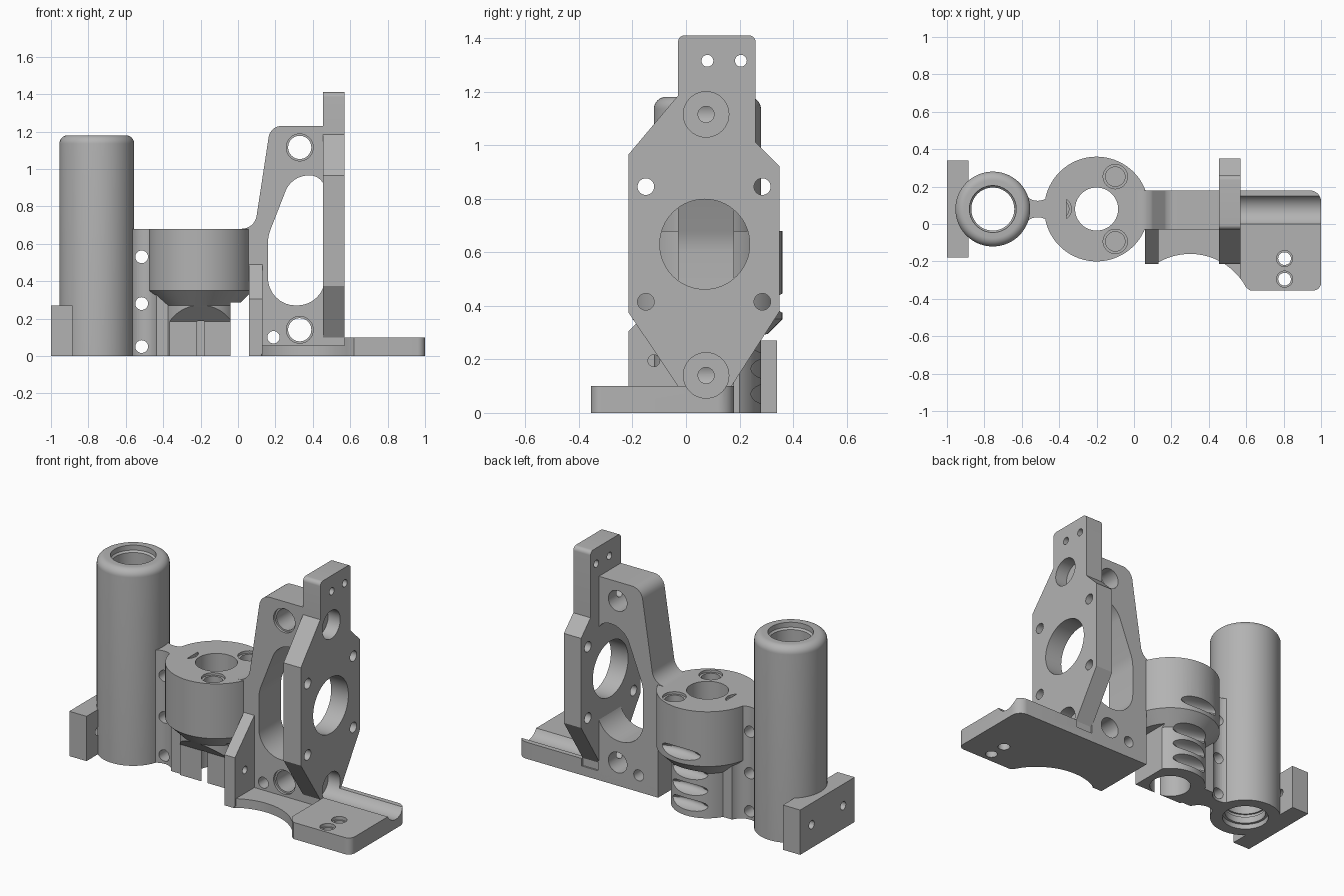
import bpy, bmesh, math
from mathutils import Vector

old = bpy.data.objects.get("Cube")
if old:
    bpy.data.objects.remove(old, do_unlink=True)

grey = bpy.data.materials.new("plain grey")
grey.use_nodes = True
grey.diffuse_color = (0.45, 0.45, 0.45, 1)
grey.node_tree.nodes["Principled BSDF"].inputs["Base Color"].default_value = (0.45, 0.45, 0.45, 1)


def make(name, bm):
    bmesh.ops.remove_doubles(bm, verts=bm.verts, dist=1e-5)
    bmesh.ops.recalc_face_normals(bm, faces=bm.faces)
    mesh = bpy.data.meshes.new(name)
    bm.to_mesh(mesh)
    bm.free()
    mesh.materials.append(grey)
    ob = bpy.data.objects.new(name, mesh)
    bpy.context.scene.collection.objects.link(ob)
    return ob


def place(axis, u, v, w):
    return {"x": (w, u, v), "y": (u, w, v), "z": (u, v, w)}[axis]


def rounded(corners, steps=8):
    """Outline whose corners (a, b, setback) become arcs."""
    out = []
    for i, c in enumerate(corners):
        p = Vector(c[:2])
        if len(c) < 3:
            out.append(p)
            continue
        a = (Vector(corners[i - 1][:2]) - p).normalized()
        b = (Vector(corners[(i + 1) % len(corners)][:2]) - p).normalized()
        weight = math.sqrt((1 - a.dot(b)) / 2)
        for s in range(steps + 1):
            t = s / steps
            k = ((1 - t) ** 2, 2 * weight * t * (1 - t), t * t)
            out.append((k[0] * (p + a * c[2]) + k[1] * p + k[2] * (p + b * c[2])) / sum(k))
    return out


def prism(name, corners, axis, lo, hi):
    bm = bmesh.new()
    pts = rounded(corners)
    ends = [[bm.verts.new(place(axis, p[0], p[1], w)) for p in pts] for w in (lo, hi)]
    for ring in ends:
        bm.faces.new(ring)
    for i in range(len(pts)):
        bm.faces.new((ends[0][i - 1], ends[0][i], ends[1][i], ends[1][i - 1]))
    return make(name, bm)


def box(name, x, y, z):
    return prism(name, [(x[0], y[0]), (x[1], y[0]), (x[1], y[1]), (x[0], y[1])], "z", *z)


def drill(axis, u, v, r, lo, hi, sides=40):
    ring = [(u + r * math.cos(math.tau * i / sides), v + r * math.sin(math.tau * i / sides))
            for i in range(sides)]
    return prism("cutter", ring, axis, lo, hi)


def revolve(name, profile, x, y, sides=72):
    bm = bmesh.new()
    pts = rounded(profile)
    rings = []
    for s in range(sides):
        a = math.tau * s / sides
        rings.append([bm.verts.new((x + p[0] * math.cos(a), y + p[0] * math.sin(a), p[1])) for p in pts])
    for s in range(sides):
        for i in range(len(pts)):
            bm.faces.new((rings[s - 1][i - 1], rings[s][i - 1], rings[s][i], rings[s - 1][i]))
    return make(name, bm)


def cut(ob, cutters):
    for c in cutters:
        m = ob.modifiers.new("cut", "BOOLEAN")
        m.operation, m.solver, m.object = "DIFFERENCE", "EXACT", c
        c.hide_render = True
    bpy.context.view_layer.update()
    graph = bpy.context.evaluated_depsgraph_get()
    mesh = bpy.data.meshes.new_from_object(ob.evaluated_get(graph))
    ob.modifiers.clear()
    ob.data = mesh
    for c in cutters:
        bpy.data.objects.remove(c, do_unlink=True)
    return ob


MID = 0.08           # shared y of the tube and the round clamp
parts = []

# Tall tube with a rounded rim and a grooved bore
parts.append(revolve("tube", [
    (0.13, 0), (0.2, 0), (0.2, 1.18, 0.045), (0.125, 1.18), (0.125, 1.15), (0.115, 1.14),
    (0.115, 1.06), (0.125, 1.06), (0.125, 1.04), (0.115, 1.04),
    (0.115, 0.09), (0.125, 0.09), (0.125, 0.07), (0.115, 0.07), (0.115, 0.03), (0.13, 0.03)],
    -0.755, MID))

# End plate with two screw holes
end = box("end_plate", (-1, -0.885), (-0.18, 0.34), (0, 0.27))
parts.append(cut(end, [drill("x", MID + s * 0.15, 0.14, 0.025, -1.1, -0.8) for s in (-1, 1)]))

# Waisted web between the tube and the clamp
web = box("web", (-0.6, -0.36), (MID - 0.1, MID + 0.1), (0, 0.68))
waist = [drill("z", -0.515, MID + s * 0.13, 0.086, -0.1, 0.8) for s in (-1, 1)]
web_holes = [drill("y", -0.515, z, 0.034, -0.3, 0.4) for z in (0.05, 0.28, 0.53)]
parts.append(cut(web, waist + web_holes))

# Round clamp: wide head, coned underside, flattened lower body
clamp = revolve("round_clamp", [
    (0.115, 0), (0.2, 0), (0.2, 0.27), (0.28, 0.35), (0.28, 0.68), (0.115, 0.68)], -0.2, MID)
cutters = [box("cutter", (-0.04, 0.3), (-0.5, 0.5), (-0.1, 0.285)),
           prism("cutter", [(-0.5, -0.1), (-0.033, -0.1), (-0.033, 0.185), (-0.12, 0.272),
                            (-0.5, 0.272)], "x", -0.6, 0.2)]
for i in range(3):
    a = math.pi + i * math.tau / 3
    x, y = -0.2 + 0.2 * math.cos(a), MID + 0.2 * math.sin(a)
    cutters += [drill("z", x, y, 0.065, 0.665, 0.8), drill("z", x, y, 0.052, 0.48, 0.8)]
# Rear grip slots
for y, z in ((0.29, 0.07), (0.29, 0.165), (0.29, 0.26), (0.37, 0.41)):
    bm = bmesh.new()
    bmesh.ops.create_uvsphere(bm, u_segments=24, v_segments=12, radius=1)
    for v in bm.verts:
        v.co = (v.co.x * 0.16 - 0.2, v.co.y * 0.07 + y, v.co.z * 0.036 + z)
    cutters.append(make("cutter", bm))
parts.append(cut(clamp, cutters))

# Upright side wall with a tall window
wall = prism("side_wall", [
    (0.06, 0), (0.46, 0), (0.46, 1.23), (0.173, 1.23, 0.06), (0.089, 0.68, 0.07),
    (0, 0.68), (0, 0.4), (0.06, 0.4)], "y", -0.03, 0.18)
cutters = [prism("cutter", [
    (0.16, 0.27, 0.148), (0.465, 0.27, 0.148), (0.465, 0.965, 0.08), (0.287, 0.965, 0.09),
    (0.16, 0.64, 0.04)], "y", -0.2, 0.4),
    drill("y", 0.19, 0.1, 0.033, -0.2, 0.4)]
for z in (0.14, 1.115):
    cutters += [drill("y", 0.33, z, 0.072, -0.2, -0.015), drill("y", 0.33, z, 0.062, -0.2, 0.4),
                drill("x", 0.075, z, 0.03, 0.33, 0.6)]
parts.append(cut(wall, cutters))

# Sloped gusset at the front of the wall
gusset = prism("gusset", [(-0.215, 0.01), (-0.215, 0.305), (-0.03, 0.49), (0, 0.49), (0, 0.01)],
               "x", 0.06, 0.13)
parts.append(cut(gusset, [drill("x", -0.12, 0.195, 0.022, 0, 0.3)]))

# Faceted mounting plate with top tab
mount = prism("mounting_plate", [
    (-0.03, 0.01), (-0.03, 0.1), (-0.215, 0.375), (-0.215, 0.965), (-0.03, 1.185),
    (-0.03, 1.41, 0.025), (0.26, 1.41, 0.025), (0.26, 1.01), (0.35, 0.92), (0.35, 0.38),
    (0.17, 0.1), (0.17, 0.01)], "x", 0.455, 0.57)
cutters = [drill("x", 0.07, 0.63, 0.168, 0.3, 0.7, 64)]
cutters += [drill("x", y, z, 0.031, 0.3, 0.7) for y in (-0.15, 0.285) for z in (0.415, 0.845)]
cutters += [drill("x", y, 1.315, 0.022, 0.3, 0.7) for y in (0.08, 0.205)]
for z in (0.14, 1.115):
    cutters += [drill("x", 0.075, z, 0.085, 0.49, 0.7), drill("x", 0.075, z, 0.03, 0.3, 0.7)]
parts.append(cut(mount, cutters))

# Base with scooped front edge, lower floor, screw channel and foot holes
scoop = []
for i in range(25):
    x = 0.13 + i * (0.6 - 0.13) / 24
    scoop.append((x, -0.5 + math.sqrt(0.34 ** 2 - (x - 0.3) ** 2)))
base = prism("base", [(0.06, 0.18), (0.06, -0.215), (0.125, -0.215)] + scoop + [
    (0.62, -0.355), (1, -0.355, 0.04), (1, 0.18, 0.06)], "z", 0, 0.1)
cutters = [box("cutter", (0, 0.57), (-0.6, 0.4), (0.055, 0.3)),
           drill("x", 0.075, 0.14, 0.085, 0.5, 1.2)]
for y in (-0.185, -0.295):
    cutters += [drill("z", 0.805, y, 0.043, 0.08, 0.3), drill("z", 0.805, y, 0.034, -0.1, 0.3)]
parts.append(cut(base, cutters))

# Smooth curved walls, keep edges crisp
bpy.ops.object.select_all(action="DESELECT")
for ob in parts:
    ob.select_set(True)
bpy.context.view_layer.objects.active = parts[0]
bpy.ops.object.shade_smooth_by_angle(angle=math.radians(30))
